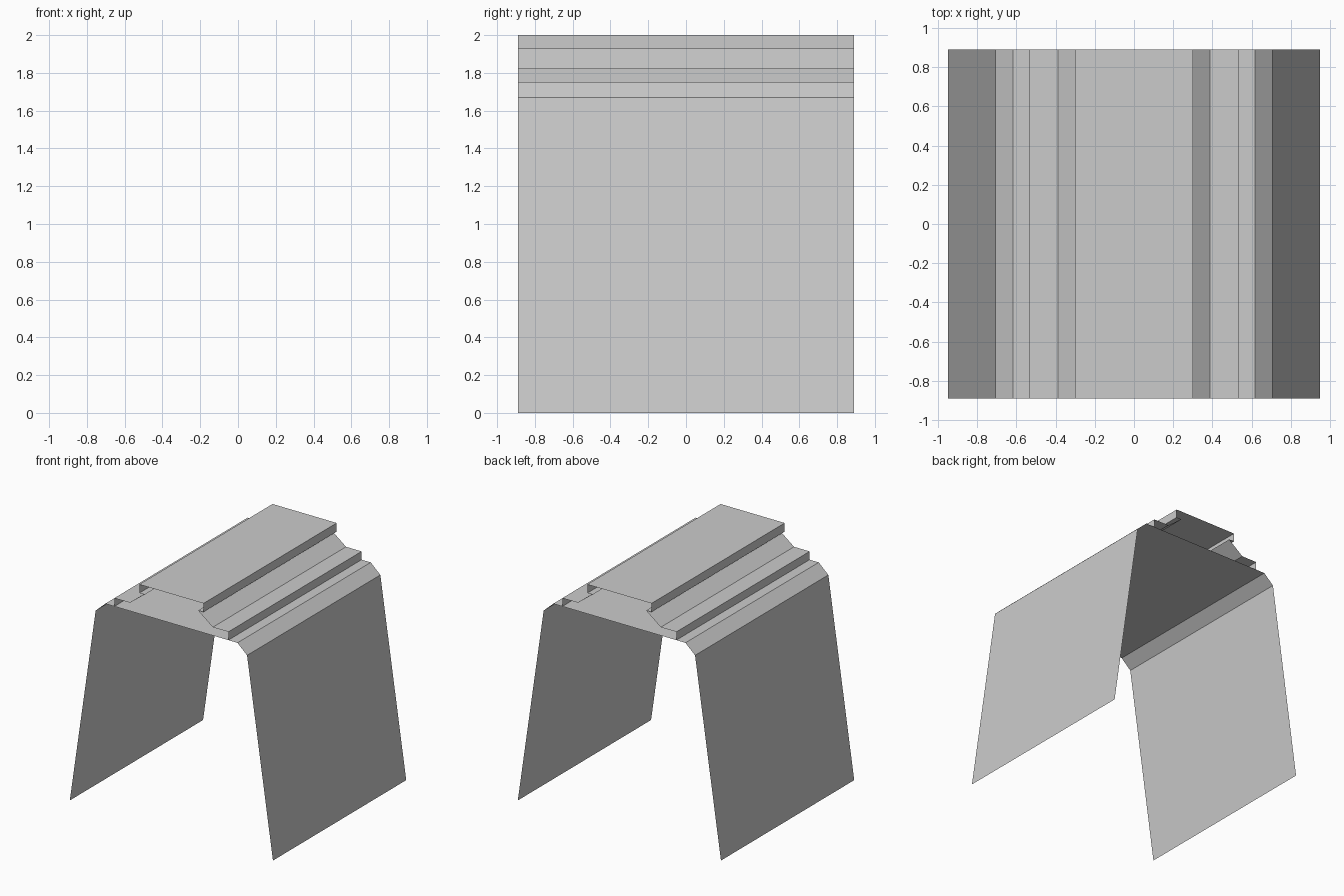
import bpy

if "Cube" in bpy.data.objects:
    bpy.data.objects.remove(bpy.data.objects["Cube"])

HALF_LENGTH = 0.89


def folded_sheet(name, right_half):
    """Mirror a half profile across x = 0 and extrude it along y as an open sheet."""
    profile = right_half + [(-x, z) for x, z in reversed(right_half)]
    verts = [(x, y, z) for x, z in profile for y in (-HALF_LENGTH, HALF_LENGTH)]
    faces = [(2 * i, 2 * i + 1, 2 * i + 3, 2 * i + 2) for i in range(len(profile) - 1)]
    mesh = bpy.data.meshes.new(name)
    mesh.from_pydata(verts, [], faces)
    obj = bpy.data.objects.new(name, mesh)
    bpy.context.collection.objects.link(obj)
    return obj


# Sloping walls, chamfered shoulders and flat deck
folded_sheet("walls_and_deck", [(0.95, 0.0), (0.708, 1.67), (0.618, 1.752)])

# Stepped roof ridge: low step, inward slope, overhanging lip and flat cap
folded_sheet("roof_ridge", [(0.533, 1.752), (0.533, 1.822), (0.387, 1.822),
                            (0.25, 1.927), (0.30, 1.927), (0.30, 2.0)])
